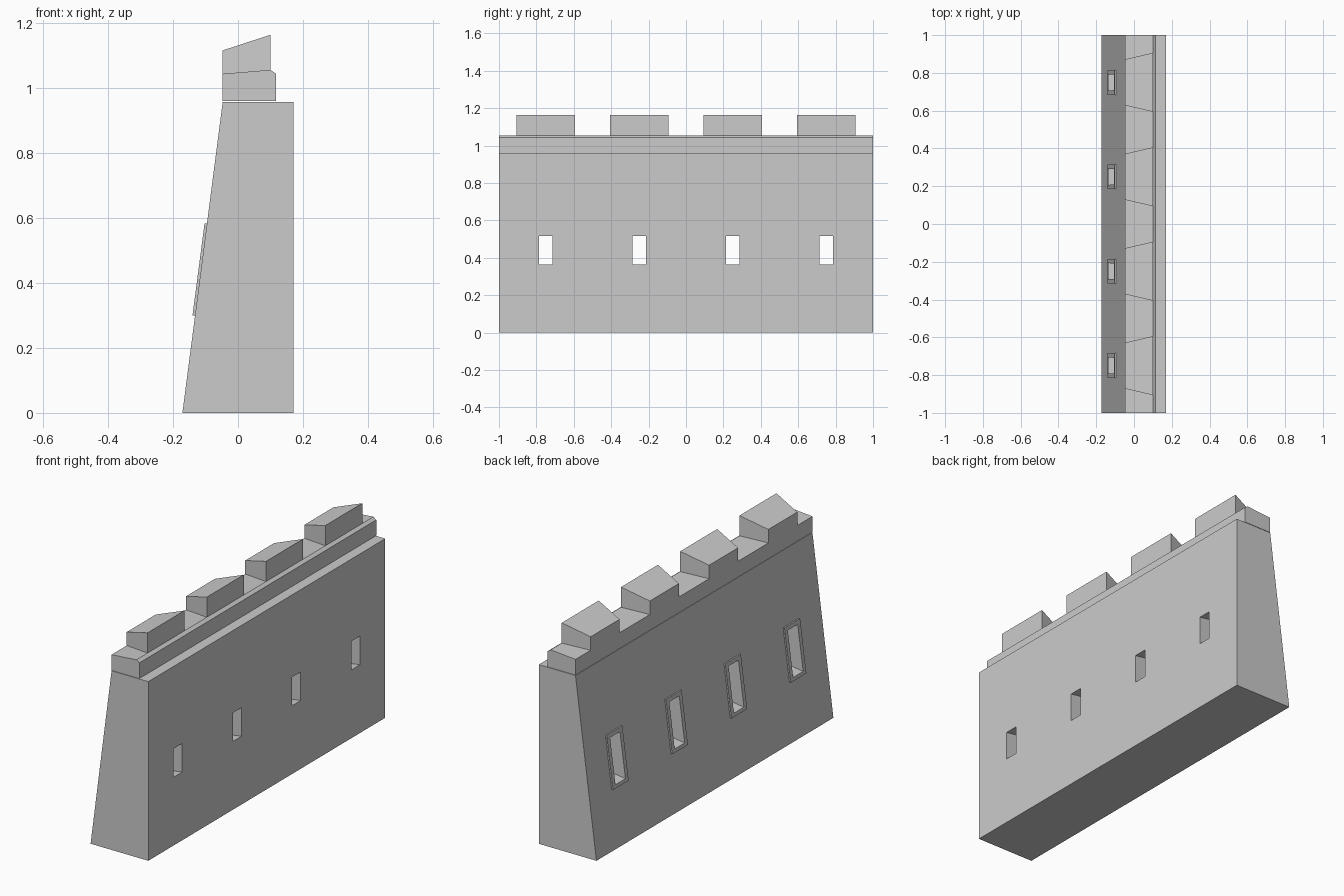
import bpy, bmesh

if "Cube" in bpy.data.objects:
    bpy.data.objects.remove(bpy.data.objects["Cube"])

stone = bpy.data.materials.new("grey stone")
stone.diffuse_color = (0.6, 0.6, 0.6, 1)
stone.use_nodes = True
stone.node_tree.nodes["Principled BSDF"].inputs["Base Color"].default_value = stone.diffuse_color
CENTRES = (-0.75, -0.25, 0.25, 0.75)


def loft(name, ring_a, ring_b):
    """Closed solid between two matching rings of points."""
    bm = bmesh.new()
    a = [bm.verts.new(p) for p in ring_a]
    b = [bm.verts.new(p) for p in ring_b]
    n = len(a)
    bm.faces.new(a)
    bm.faces.new(b[::-1])
    for i in range(n):
        bm.faces.new((a[i], b[i], b[(i + 1) % n], a[(i + 1) % n]))
    bmesh.ops.recalc_face_normals(bm, faces=bm.faces)
    me = bpy.data.meshes.new(name)
    bm.to_mesh(me)
    bm.free()
    me.materials.append(stone)
    ob = bpy.data.objects.new(name, me)
    bpy.context.collection.objects.link(ob)
    return ob


def extrude_y(name, profile, y0, y1):
    return loft(name, [(x, y0, z) for x, z in profile], [(x, y1, z) for x, z in profile])


def cut(ob, cutter):
    mod = ob.modifiers.new("slot", 'BOOLEAN')
    mod.operation = 'DIFFERENCE'
    mod.solver = 'EXACT'
    mod.object = cutter


# Wall body with a battered outer face
wall = extrude_y("wall_body", [(-0.171, 0), (0.17, 0), (0.17, 0.957), (-0.047, 0.957)], -1, 1)

# Parapet with a chamfered inner edge
extrude_y("parapet", [(-0.047, 0.959), (0.117, 0.959), (0.117, 1.043),
                      (0.10, 1.055), (-0.047, 1.043)], -1, 1)

for i, c in enumerate(CENTRES):
    # Merlon: flared towards the inside, sloping top
    def end(x, half, z0, z1):
        return [(x, c - half, z0), (x, c + half, z0), (x, c + half, z1), (x, c - half, z1)]
    loft(f"merlon_{i}", end(-0.047, 0.122, 1.043, 1.115), end(0.10, 0.156, 1.054, 1.163))

    # Splayed arrow slot through the wall
    slot = loft(f"slot_cutter_{i}", end(-0.20, 0.0437, 0.309, 0.576),
                end(0.20, 0.0354, 0.3695, 0.513))
    slot.hide_render = True
    slot.hide_viewport = True
    cut(wall, slot)

    # Raised surround on the outer face
    frame = extrude_y(f"slot_frame_{i}", [(-0.140, 0.30), (-0.128, 0.30), (-0.092, 0.582),
                                          (-0.103, 0.582)], c - 0.066, c + 0.066)
    cut(frame, slot)
